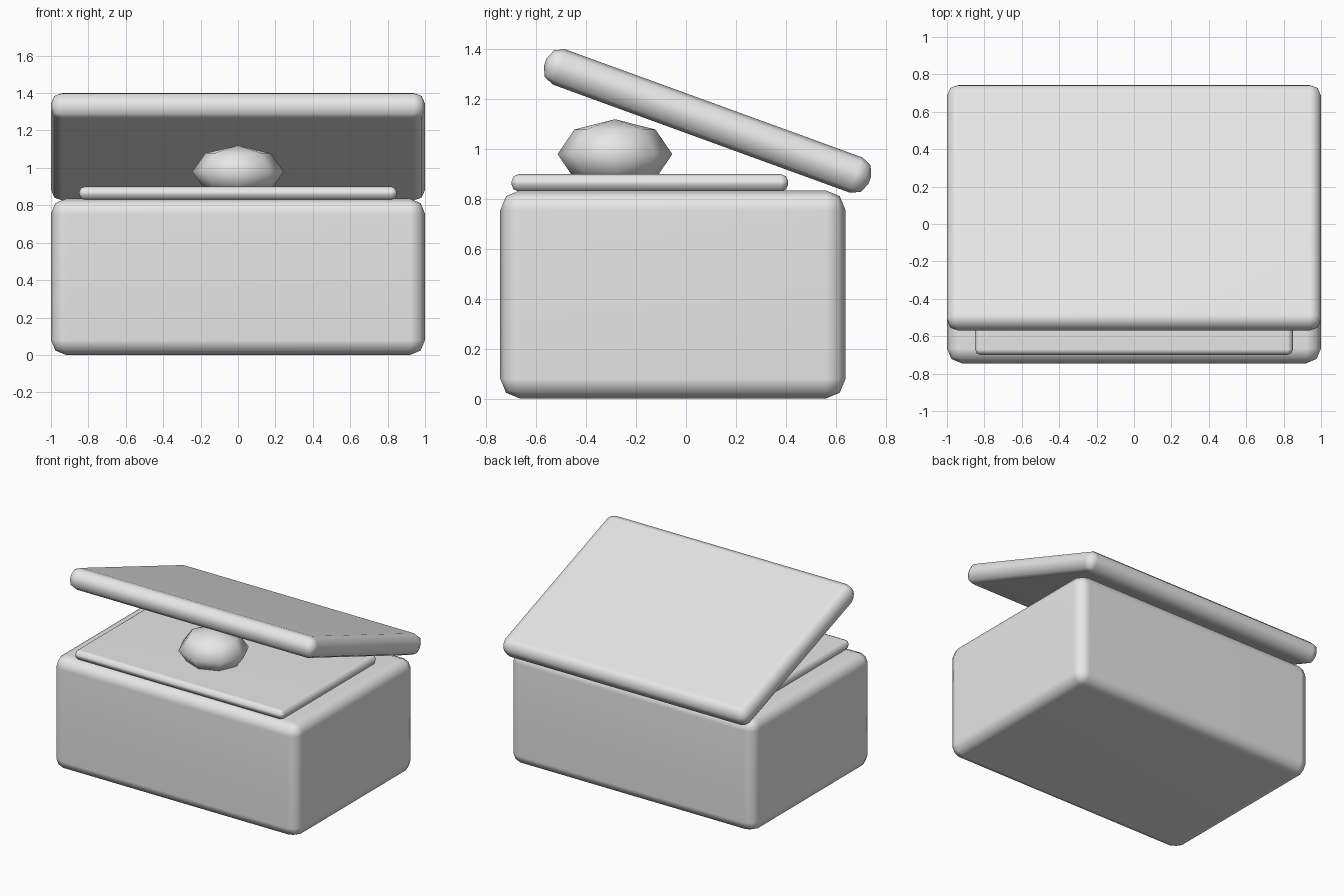
import bpy, bmesh
from math import radians
from mathutils import Matrix

cube = bpy.data.objects.get("Cube")
if cube:
    bpy.data.objects.remove(cube, do_unlink=True)

# One plain grey for every part
grey = bpy.data.materials.new("light grey")
grey.use_nodes = True
grey.diffuse_color = (0.8, 0.8, 0.8, 1)
grey.node_tree.nodes["Principled BSDF"].inputs["Base Color"].default_value = (0.8, 0.8, 0.8, 1)


def add_part(name, bm, location, tilt=0):
    for face in bm.faces:
        face.smooth = True
    mesh = bpy.data.meshes.new(name)
    bm.to_mesh(mesh)
    bm.free()
    mesh.materials.append(grey)
    obj = bpy.data.objects.new(name, mesh)
    obj.location = location
    obj.rotation_euler.x = radians(tilt)
    bpy.context.collection.objects.link(obj)
    return obj


def rounded_box(name, size, location, radius, tilt=0):
    bm = bmesh.new()
    bmesh.ops.create_cube(bm, size=1, matrix=Matrix.Diagonal((*size, 1)))
    obj = add_part(name, bm, location, tilt)
    bevel = obj.modifiers.new("rounded edges", 'BEVEL')
    bevel.width = radius
    bevel.segments = 2
    obj.modifiers.new("flat panels", 'WEIGHTED_NORMAL')
    return obj


# Chest body, inset tray and propped-open lid
rounded_box("chest_body", (2, 1.385, 0.835), (0, -0.0525, 0.4175), 0.08)
rounded_box("inner_tray", (1.7, 1.11, 0.07), (0, -0.145, 0.865), 0.03)
rounded_box("lid", (2, 1.385, 0.15), (0, 0.0865, 1.113), 0.06, tilt=-20)

# Squashed low-poly gem resting on the tray
bm = bmesh.new()
bmesh.ops.create_uvsphere(bm, u_segments=8, v_segments=4, radius=1,
                          matrix=Matrix.Diagonal((0.245, 0.23, 0.14, 1)))
add_part("gem", bm, (0, -0.285, 0.98))
